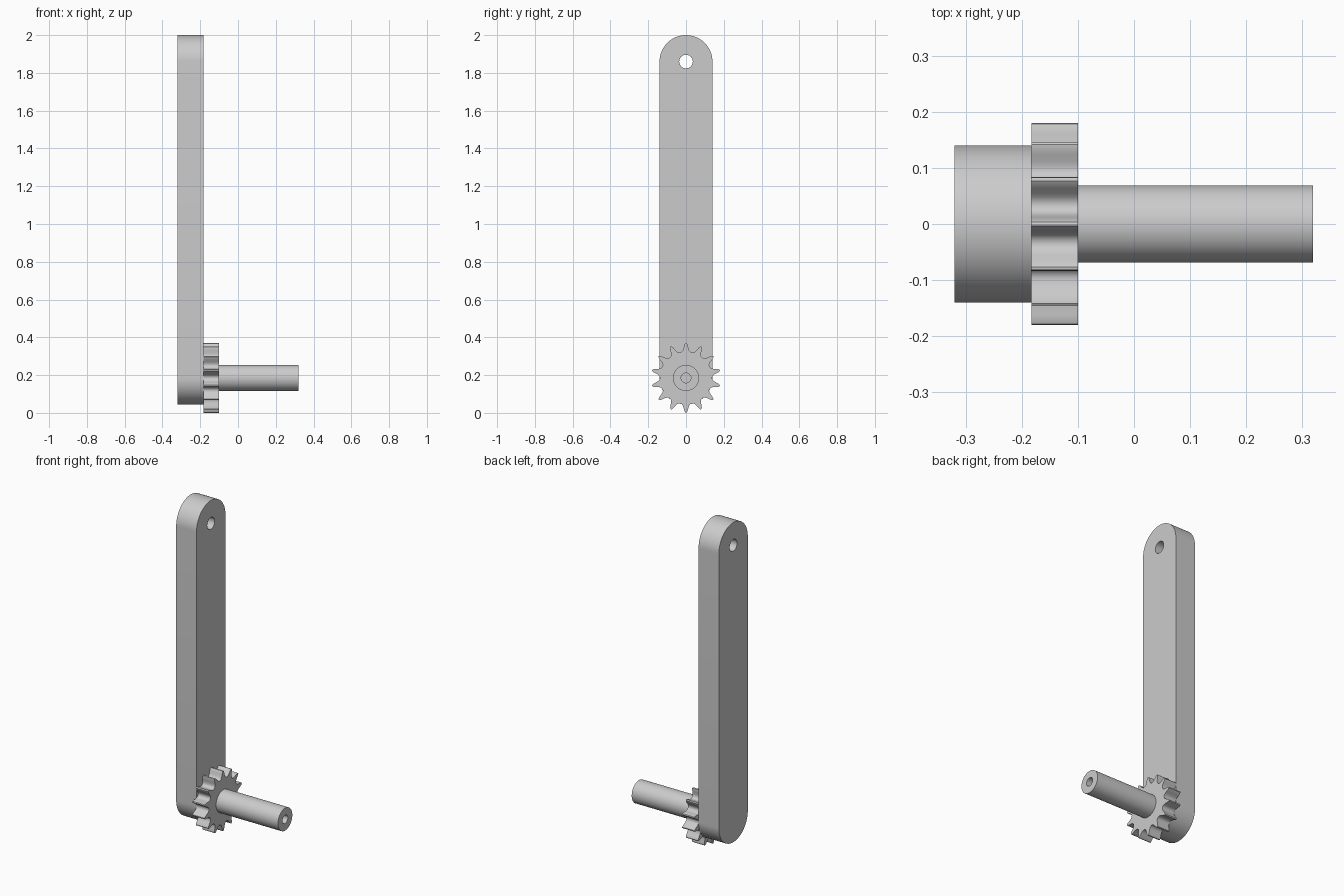
import bpy, bmesh
from math import sin, cos, pi, radians
from mathutils import Vector

if "Cube" in bpy.data.objects:
    bpy.data.objects.remove(bpy.data.objects["Cube"])

grey = bpy.data.materials.new("plain grey")
grey.use_nodes = True
grey.diffuse_color = (0.6, 0.6, 0.6, 1)
grey.node_tree.nodes["Principled BSDF"].inputs["Base Color"].default_value = (0.6, 0.6, 0.6, 1)

AXLE_Z, PIVOT_Z = 0.185, 1.86
ARM_R, HOLE_R, TEETH = 0.14, 0.036, 14


def finish(name, bm):
    bmesh.ops.remove_doubles(bm, verts=bm.verts, dist=1e-5)
    bmesh.ops.recalc_face_normals(bm, faces=bm.faces)
    mesh = bpy.data.meshes.new(name)
    bm.to_mesh(mesh)
    bm.free()
    mesh.materials.append(grey)
    obj = bpy.data.objects.new(name, mesh)
    bpy.context.collection.objects.link(obj)
    bpy.ops.object.select_all(action="DESELECT")
    obj.select_set(True)
    bpy.context.view_layer.objects.active = obj
    bpy.ops.object.shade_smooth_by_angle(angle=radians(30))
    return obj


def arc(z, r, start, end, steps):
    """Points (y, z) along an arc around (0, z)."""
    angles = [start + (end - start) * i / steps for i in range(steps + 1)]
    return [(r * cos(a), z + r * sin(a)) for a in angles]


def plate(name, loops, x0, x1):
    """Fill outlines (later ones are holes) and extrude along x."""
    bm = bmesh.new()
    for loop in loops:
        verts = [bm.verts.new((x0, y, z)) for y, z in loop]
        for a, b in zip(verts, verts[1:] + verts[:1]):
            bm.edges.new((a, b))
    bmesh.ops.triangle_fill(bm, edges=bm.edges[:], use_beauty=True, normal=(1, 0, 0))
    out = bmesh.ops.extrude_face_region(bm, geom=bm.faces[:], use_keep_orig=True)
    moved = [v for v in out["geom"] if isinstance(v, bmesh.types.BMVert)]
    bmesh.ops.translate(bm, verts=moved, vec=(x1 - x0, 0, 0))
    return finish(name, bm)


def lathe(name, profile, z, steps=64):
    """Spin (x, radius) points around the x axis at height z."""
    bm = bmesh.new()
    verts = [bm.verts.new((x, 0, z + r)) for x, r in profile]
    edges = [bm.edges.new(pair) for pair in zip(verts, verts[1:])]
    bmesh.ops.spin(bm, geom=verts + edges, cent=(0, 0, z), axis=(1, 0, 0),
                   angle=2 * pi, steps=steps, use_merge=True)
    return finish(name, bm)


# Long arm with round ends and a pivot hole
outline = arc(PIVOT_Z, ARM_R, 0, pi, 40) + arc(AXLE_Z, ARM_R, pi, 2 * pi, 40)
hole = arc(PIVOT_Z, HOLE_R, 0, 2 * pi, 32)[:-1]
plate("arm", [outline, hole], -0.32, -0.183)

# Sprocket: half a tooth as (radius, degrees), mirrored and repeated
half = [(0.1845, 0), (0.1835, 1.1), (0.178, 2.3), (0.168, 3.6),
        (0.155, 5.2), (0.146, 7), (0.140, 9.5), (0.138, 180 / TEETH)]
tooth = [(r, -a) for r, a in half[-2:0:-1]] + half
rim = []
for i in range(TEETH):
    for r, a in tooth:
        angle = radians(90 + a) + 2 * pi * i / TEETH
        rim.append((r * cos(angle), AXLE_Z + r * sin(angle)))
plate("sprocket", [rim], -0.183, -0.10)

# Axle with a blind bore in its free end
lathe("axle", [(-0.10, 0.069), (0.319, 0.069), (0.319, 0.026), (0.12, 0.026), (0.12, 0)], AXLE_Z)
